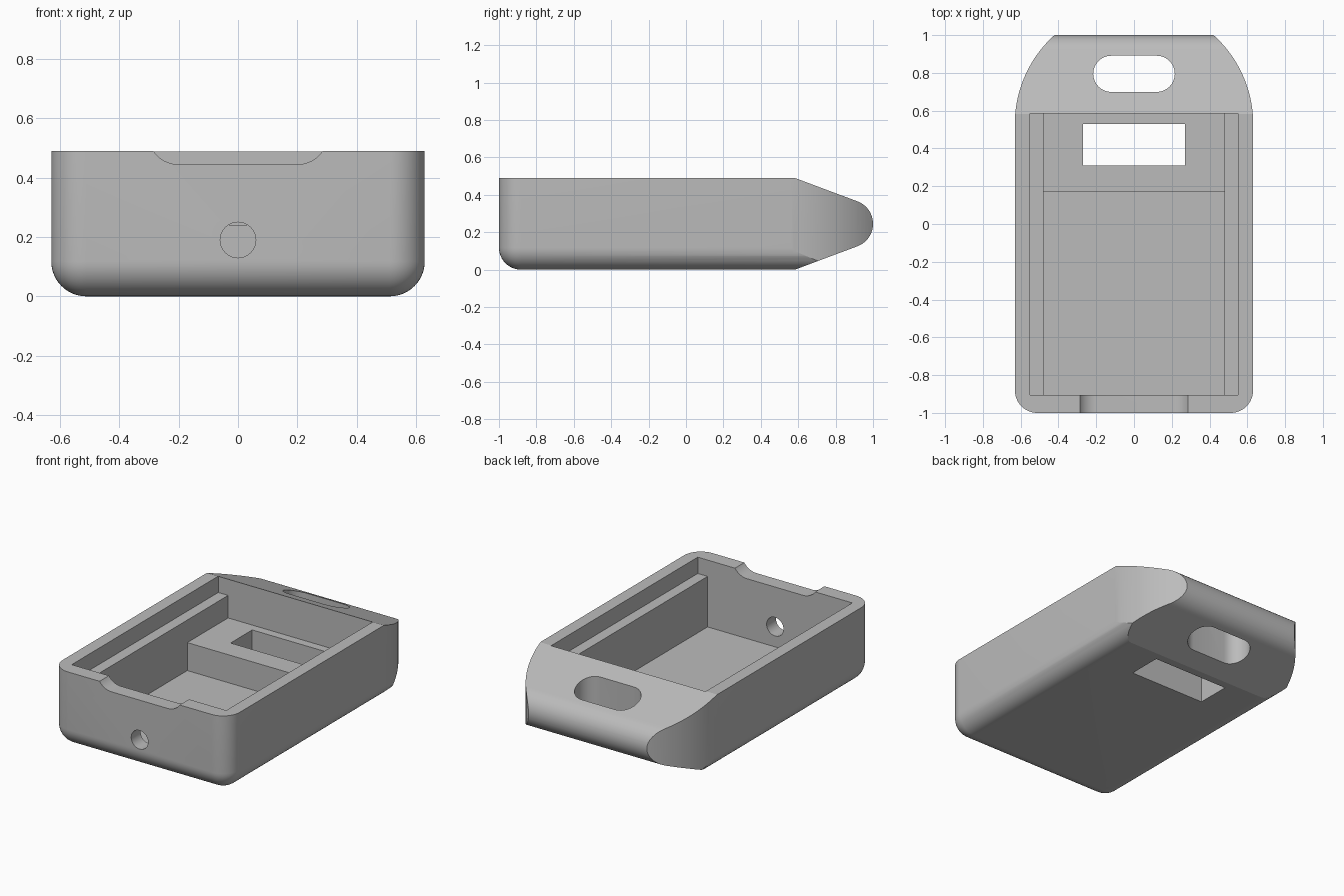
import bpy, bmesh, math
from mathutils import Vector

if "Cube" in bpy.data.objects:
    bpy.data.objects.remove(bpy.data.objects["Cube"])

grey = bpy.data.materials.new("plain grey")
grey.diffuse_color = (0.5, 0.5, 0.5, 1)
grey.use_nodes = True
grey.node_tree.nodes["Principled BSDF"].inputs["Base Color"].default_value = grey.diffuse_color

W, H = 0.63, 0.49            # half width, height
FLOOR, STEP, LEDGE = 0.06, 0.24, 0.385


def add_object(name, bm):
    bmesh.ops.recalc_face_normals(bm, faces=bm.faces)
    mesh = bpy.data.meshes.new(name)
    bm.to_mesh(mesh)
    bm.free()
    obj = bpy.data.objects.new(name, mesh)
    bpy.context.collection.objects.link(obj)
    mesh.materials.append(grey)
    return obj


def prism(name, points, place, lo, hi):
    """Extrude a 2D outline between lo and hi; place(a, b, depth) gives xyz."""
    bm = bmesh.new()
    face = bm.faces.new([bm.verts.new(place(a, b, lo)) for a, b in points])
    new = bmesh.ops.extrude_face_region(bm, geom=[face])["geom"]
    shift = Vector(place(0, 0, hi)) - Vector(place(0, 0, lo))
    bmesh.ops.translate(bm, vec=shift, verts=[v for v in new if isinstance(v, bmesh.types.BMVert)])
    return add_object(name, bm)


def box(name, x0, x1, y0, y1, z0, z1):
    return prism(name, [(x0, y0), (x1, y0), (x1, y1), (x0, y1)],
                 lambda a, b, d: (a, b, d), z0, z1)


def arc(cx, cy, r, start, end, n):
    return [(cx + r * math.cos(math.radians(start + (end - start) * i / n)),
             cy + r * math.sin(math.radians(start + (end - start) * i / n))) for i in range(n + 1)]


def along_x(a, b, d): return (d, a, b)
def along_y(a, b, d): return (a, d, b)
def along_z(a, b, d): return (a, b, d)


def combine(obj, tool, operation):
    mod = obj.modifiers.new("cut", 'BOOLEAN')
    mod.operation, mod.object, mod.solver = operation, tool, 'EXACT'
    bpy.context.view_layer.objects.active = obj
    bpy.ops.object.modifier_apply(modifier=mod.name)
    bpy.data.objects.remove(tool)


# Case block with rounded bottom and front corners
case = box("case", -W, W, -1, 1.3, 0, H)
bm = bmesh.new()
bm.from_mesh(case.data)
edges = []
for e in bm.edges:
    mid = (e.verts[0].co + e.verts[1].co) / 2
    front, bottom, side = mid.y < -0.99, mid.z < 0.01, abs(mid.x) > W - 0.01
    if mid.y < 1.2 and front + bottom + side >= 2:
        edges.append(e)
bmesh.ops.bevel(bm, geom=edges, offset=0.118, segments=12, profile=0.5, affect='EDGES')
bm.to_mesh(case.data)
bm.free()

# Wedge tail with a round nose, seen from the side
side = [(-1.2, -0.001), (0.58, -0.001)] + arc(0.872, H / 2, 0.128, -70, 70, 24) \
    + [(0.58, H + 0.001), (-1.2, H + 0.001)]
combine(case, prism("tail_shape", side, along_x, -1, 1), 'INTERSECT')

# Curved tail corners, seen from above
plan = [(-W - 0.001, -1.2), (W + 0.001, -1.2)] + arc(0, 0.53, W + 0.001, 0, 180, 72)
combine(case, prism("corner_shape", plan, along_z, -0.5, 1), 'INTERSECT')

# Interior: wide lid recess, deep well, raised step at the back
combine(case, box("lid_recess", -0.55, 0.55, -0.905, 0.585, LEDGE, 0.8), 'DIFFERENCE')
well = [(-0.905, FLOOR), (0.17, FLOOR), (0.17, STEP), (0.585, STEP), (0.585, 0.7), (-0.905, 0.7)]
combine(case, prism("well", well, along_x, -0.48, 0.48), 'DIFFERENCE')

# Window through the step
combine(case, box("window", -0.27, 0.27, 0.31, 0.53, -0.2, 0.8), 'DIFFERENCE')

# Strap slot through the tail
slot = arc(0.12, 0.795, 0.096, -90, 90, 16) + arc(-0.12, 0.795, 0.096, 90, 270, 16)
combine(case, prism("strap_slot", slot, along_z, -0.2, 0.8), 'DIFFERENCE')

# Round cable hole in the front wall
combine(case, prism("cable_hole", arc(0, 0.19, 0.06, 0, 352.5, 47), along_y, -1.2, -0.8), 'DIFFERENCE')

# Shallow finger notch in the front rim
notch = arc(-0.2, 0.548, 0.103, 180, 270, 16) + arc(0.2, 0.548, 0.103, 270, 360, 16)
combine(case, prism("finger_notch", notch, along_y, -1.2, -0.8), 'DIFFERENCE')

# One material, smooth curves with sharp edges
case.data.materials.clear()
case.data.materials.append(grey)
bpy.ops.object.select_all(action='DESELECT')
case.select_set(True)
bpy.context.view_layer.objects.active = case
bpy.ops.object.shade_smooth_by_angle(angle=math.radians(18))
